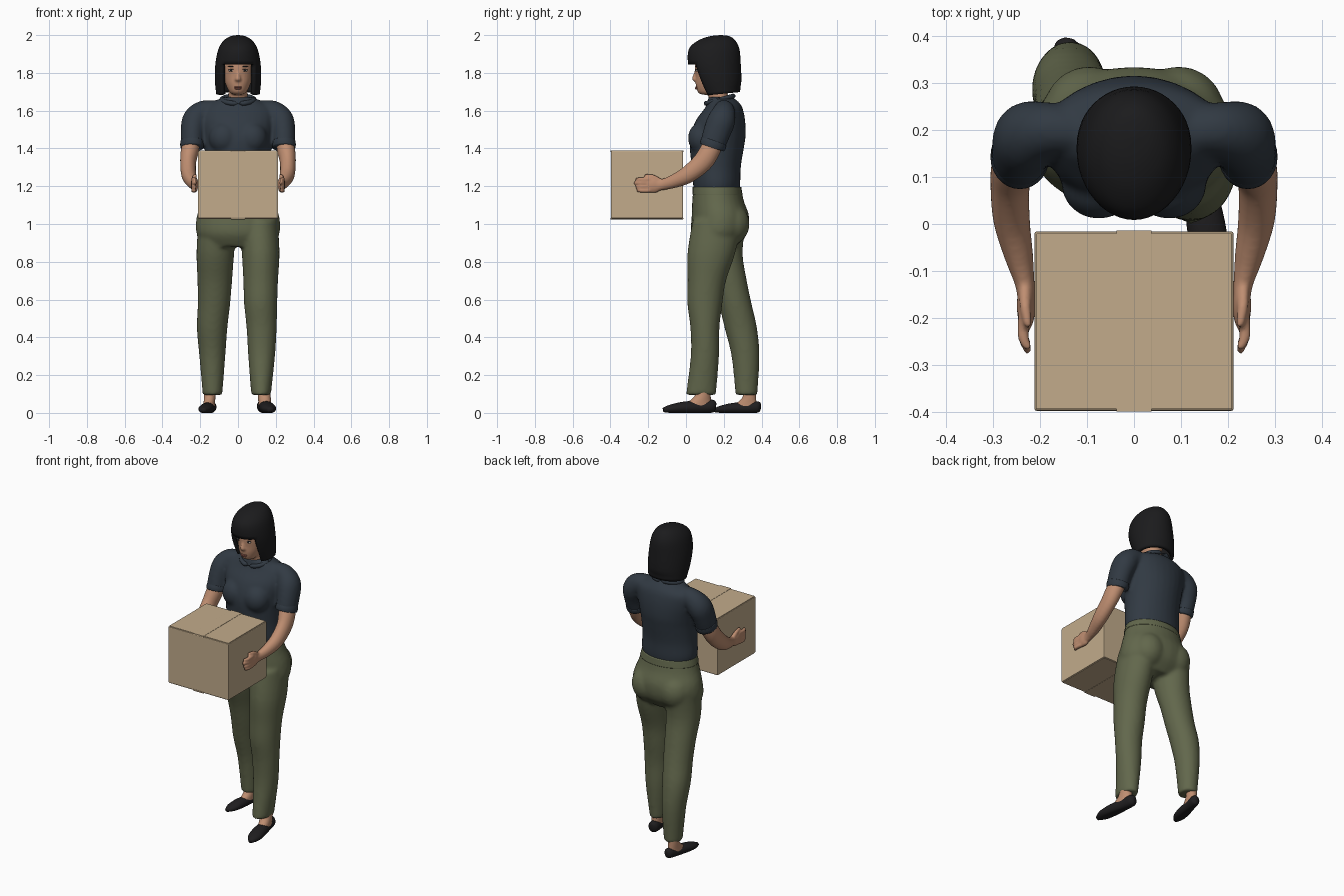
import bpy, bmesh, math
from mathutils import Vector, Matrix

if "Cube" in bpy.data.objects:
    bpy.data.objects.remove(bpy.data.objects["Cube"])


def material(name, r, g, b):
    m = bpy.data.materials.new(name)
    m.use_nodes = True
    m.diffuse_color = (r, g, b, 1)
    m.node_tree.nodes["Principled BSDF"].inputs["Base Color"].default_value = (r, g, b, 1)
    return m


SKIN = material("skin", .52, .27, .165)
SHIRT = material("slate_cloth", .031, .042, .056)
PANTS = material("olive_cloth", .122, .136, .072)
HAIR = material("black_hair", .011, .011, .012)
SHOE = material("black_leather", .014, .013, .014)
CARD = material("cardboard", .54, .41, .26)
LIP = material("lips", .34, .12, .09)
WHITE = material("eye_white", .6, .55, .5)


def spline(pts, steps):
    """Catmull-Rom interpolation through tuples."""
    p = [pts[0]] + list(pts) + [pts[-1]]
    out = []
    for i in range(1, len(p) - 2):
        for k in range(steps):
            t = k / steps
            out.append([.5 * (2 * b + (c - a) * t + (2 * a - 5 * b + 4 * c - d) * t * t
                              + (3 * b - a - 3 * c + d) * t ** 3)
                        for a, b, c, d in zip(*p[i - 1:i + 3])])
    return out + [list(pts[-1])]


def loft(bm, stations, level=False, n=28, steps=4, caps=True):
    """Elliptical rings (x, y, z, radius_u, radius_v) skinned along a path."""
    rows = spline(stations, steps)
    centres = [Vector(r[:3]) for r in rows]
    rings = []
    for i, r in enumerate(rows):
        u, v = Vector((1, 0, 0)), Vector((0, 1, 0))
        if not level:
            t = (centres[min(i + 1, len(rows) - 1)] - centres[max(i - 1, 0)]).normalized()
            u = (u - t * u.dot(t)).normalized()
            v = t.cross(u)
        ring = []
        for k in range(n):
            a = math.tau * k / n
            ring.append(bm.verts.new(centres[i] + u * r[3] * math.cos(a) + v * r[4] * math.sin(a)))
        rings.append(ring)
    for a, b in zip(rings, rings[1:]):
        for k in range(n):
            j = (k + 1) % n
            bm.faces.new((a[k], a[j], b[j], b[k]))
    if caps:
        bm.faces.new(rings[0][::-1])
        bm.faces.new(rings[-1])


def ball(bm, centre, radii):
    mat = Matrix.Translation(centre) @ Matrix.Diagonal((*radii, 1))
    bmesh.ops.create_uvsphere(bm, u_segments=20, v_segments=12, radius=1, matrix=mat)


def finish(name, bm, mat, voxel=0, relax=6, smooth=True):
    bmesh.ops.recalc_face_normals(bm, faces=bm.faces)
    me = bpy.data.meshes.new(name)
    bm.to_mesh(me)
    bm.free()
    me.materials.append(mat)
    for p in me.polygons:
        p.use_smooth = smooth
    ob = bpy.data.objects.new(name, me)
    bpy.context.collection.objects.link(ob)
    if voxel:
        m = ob.modifiers.new("Merge", 'REMESH')
        m.mode, m.voxel_size, m.use_smooth_shade = 'VOXEL', voxel, True
        s = ob.modifiers.new("Relax", 'SMOOTH')
        s.factor, s.iterations = .5, relax
    return ob


# Trousers: hips with one leg forward and one trailing
bm = bmesh.new()
loft(bm, [(0, .165, 1.195, .17, .126), (0, .17, 1.12, .192, .137), (0, .182, 1.04, .219, .152),
          (0, .175, .95, .22, .148), (0, .165, .88, .17, .10)], level=True)
loft(bm, [(.11, .165, 1.02, .10, .13), (.12, .135, .85, .1, .127), (.12, .11, .7, .092, .102),
          (.12, .1, .58, .088, .093), (.125, .1, .45, .08, .077), (.125, .1, .3, .071, .075),
          (.122, .079, .095, .052, .08)], level=True)
loft(bm, [(-.11, .19, 1.02, .10, .13), (-.12, .195, .85, .1, .105), (-.123, .232, .7, .092, .09),
          (-.127, .26, .58, .086, .087), (-.137, .29, .45, .081, .086), (-.136, .315, .3, .069, .074),
          (-.135, .32, .095, .052, .058)], level=True)
for s in (-1, 1):
    ball(bm, (s * .095, .235, 1.0), (.1, .102, .11))
finish("trousers", bm, PANTS, .011)

# Waistband
bm = bmesh.new()
loft(bm, [(0, .166, 1.155, .184, .133), (0, .165, 1.175, .179, .131), (0, .164, 1.195, .173, .129)], level=True)
finish("waistband", bm, PANTS)

# Shirt: torso and short sleeves merged into one surface
bm = bmesh.new()
loft(bm, [(0, .162, 1.15, .16, .115), (0, .162, 1.21, .176, .125), (0, .16, 1.30, .172, .13),
          (0, .163, 1.40, .175, .143), (0, .17, 1.47, .183, .146), (0, .183, 1.55, .195, .13),
          (0, .2, 1.615, .185, .099), (0, .195, 1.65, .125, .08), (0, .18, 1.672, .075, .062)], level=True)
for s in (-1, 1):
    ball(bm, (s * .075, .085, 1.455), (.08, .075, .085))
    loft(bm, [(s * .11, .2, 1.6, .055, .05), (s * .18, .2, 1.59, .065, .06), (s * .225, .188, 1.55, .07, .074),
              (s * .24, .165, 1.49, .063, .073), (s * .243, .14, 1.415, .06, .067)])
finish("shirt", bm, SHIRT, .01)

# Sleeve cuffs and collar band
for s, side in ((1, "left"), (-1, "right")):
    bm = bmesh.new()
    loft(bm, [(s * .242, .149, 1.437, .062, .069), (s * .243, .143, 1.42, .063, .07), (s * .243, .138, 1.405, .061, .067)])
    finish(side + "_sleeve_cuff", bm, SHIRT)
bm = bmesh.new()
loop = []
for k in range(25):
    a = math.tau * k / 24
    loop.append((.086 * math.cos(a), .178 + .074 * math.sin(a), 1.658 + .02 * math.sin(a), .013, .013))
loft(bm, loop, n=10, steps=1)
finish("collar", bm, SHIRT)

# Arms reaching forward with hands pressed on the box sides
for s, side in ((1, "left"), (-1, "right")):
    bm = bmesh.new()
    loft(bm, [(s * .24, .16, 1.46, .045, .05), (s * .256, .125, 1.385, .047, .054), (s * .264, .085, 1.325, .042, .053),
              (s * .261, .01, 1.262, .039, .046), (s * .246, -.065, 1.226, .031, .036),
              (s * .234, -.12, 1.21, .022, .03), (s * .23, -.15, 1.208, .019, .033)])
    ball(bm, (s * .23, -.175, 1.208), (.02, .055, .044))
    for i in range(4):
        z = 1.237 - .02 * i
        tip = -.275 + .009 * abs(i - 1)
        loft(bm, [(s * .234, -.19, z, .013, .012), (s * .236, -.24, z, .012, .011),
                  (s * .224, tip, z, .008, .008)], n=12)
    loft(bm, [(s * .232, -.135, 1.225, .014, .014), (s * .232, -.175, 1.25, .012, .012),
              (s * .225, -.22, 1.258, .008, .008)], n=12)
    finish(side + "_arm", bm, SKIN, .006, 4)

# Head, nose and neck
bm = bmesh.new()
loft(bm, [(0, .112, 1.684, .018, .018), (0, .115, 1.695, .042, .05), (0, .13, 1.735, .064, .078),
          (0, .143, 1.78, .078, .093), (0, .15, 1.83, .083, .104), (0, .157, 1.9, .08, .1),
          (0, .165, 1.96, .04, .05)], level=True)
loft(bm, [(0, .185, 1.62, .06, .055), (0, .17, 1.68, .05, .052), (0, .16, 1.76, .052, .055)], level=True)
loft(bm, [(0, .06, 1.815, .008, .012), (0, .05, 1.785, .01, .014), (0, .048, 1.765, .017, .016),
          (0, .058, 1.752, .012, .01)], level=True, n=14)
finish("head", bm, SKIN, .006, 3)

# Facial features
for name, mat, parts in (
        ("eyes", WHITE, [(.036, .058, 1.812, .014, .006, .006)]),
        ("irises", HAIR, [(.036, .054, 1.812, .006, .004, .006)]),
        ("brows_and_lashes", HAIR, [(.037, .055, 1.833, .019, .005, .003), (.037, .055, 1.819, .016, .006, .002)]),
        ("lips", LIP, [(.007, .056, 1.724, .015, .008, .004), (.004, .056, 1.717, .014, .009, .005)])):
    bm = bmesh.new()
    for x, y, z, a, b, c in parts:
        for s in (-1, 1):
            ball(bm, (s * x, y, z), (a, b, c))
    finish(name, bm, mat)

# Bobbed hair: a shell with the face opening cut below the fringe
bm = bmesh.new()
loft(bm, [(0, .186, 1.68, .116, .1), (0, .168, 1.76, .122, .125), (0, .151, 1.845, .12, .139),
          (0, .149, 1.925, .104, .134), (0, .162, 1.97, .077, .1), (0, .178, 1.993, .042, .055),
          (0, .185, 2.0, .004, .005)], level=True, n=48, caps=False)
face_area = [f for f in bm.faces if f.calc_center_median().z < 1.845
             and abs(f.calc_center_median().x) < .082 and f.calc_center_median().y < .14]
bmesh.ops.delete(bm, geom=face_area, context='FACES')
bmesh.ops.holes_fill(bm, edges=[e for e in bm.edges if e.is_boundary and e.verts[0].co.z > 1.99])
for v in bm.verts:
    if v.co.z < 1.72:
        v.co.z += (v.co.y - .1) * .1
hair = finish("bobbed_hair", bm, HAIR)
m = hair.modifiers.new("Thickness", 'SOLIDIFY')
m.thickness, m.offset = .022, -1

# Feet and flat shoes
for side, x, y, turn, size in (("left", .128, .158, 9, 1), ("right", -.138, .395, -11, .88)):
    place = Matrix.Translation((x, y, 0)) @ Matrix.Rotation(math.radians(turn), 4, 'Z') @ Matrix.Scale(size, 4)
    bm = bmesh.new()
    loft(bm, [(0, 0, .036, .012, .02), (0, -.018, .036, .031, .034), (0, -.08, .03, .034, .033),
              (0, -.16, .028, .041, .033), (0, -.235, .022, .038, .024), (0, -.282, .016, .014, .012)], n=24)
    for v in bm.verts:
        v.co.z = max(v.co.z, 0)
    bm.transform(place)
    finish(side + "_shoe", bm, SHOE)
    bm = bmesh.new()
    loft(bm, [(0, -.065, .17, .036, .036), (0, -.068, .1, .034, .04), (0, -.085, .06, .033, .06),
              (0, -.1, .03, .033, .085)], level=True)
    bm.transform(place)
    finish(side + "_foot", bm, SKIN)


# Cardboard box with closed flaps and a tape strip
def slab(name, centre, size, bevel):
    bm = bmesh.new()
    bmesh.ops.create_cube(bm, size=1, matrix=Matrix.Translation(centre) @ Matrix.Diagonal((*size, 1)))
    ob = finish(name, bm, CARD, smooth=False)
    b = ob.modifiers.new("Edges", 'BEVEL')
    b.width, b.segments = bevel, 2


slab("box_body", (0, -.207, 1.207), (.424, .382, .354), .004)
for z, end in ((1.386, "top"), (1.029, "bottom")):
    for s, side in ((1, "left"), (-1, "right")):
        slab(f"{end}_{side}_flap", (s * .105, -.207, z), (.206, .374, .005), .001)
    slab(end + "_tape", (0, -.207, z), (.075, .386, .008), .001)
